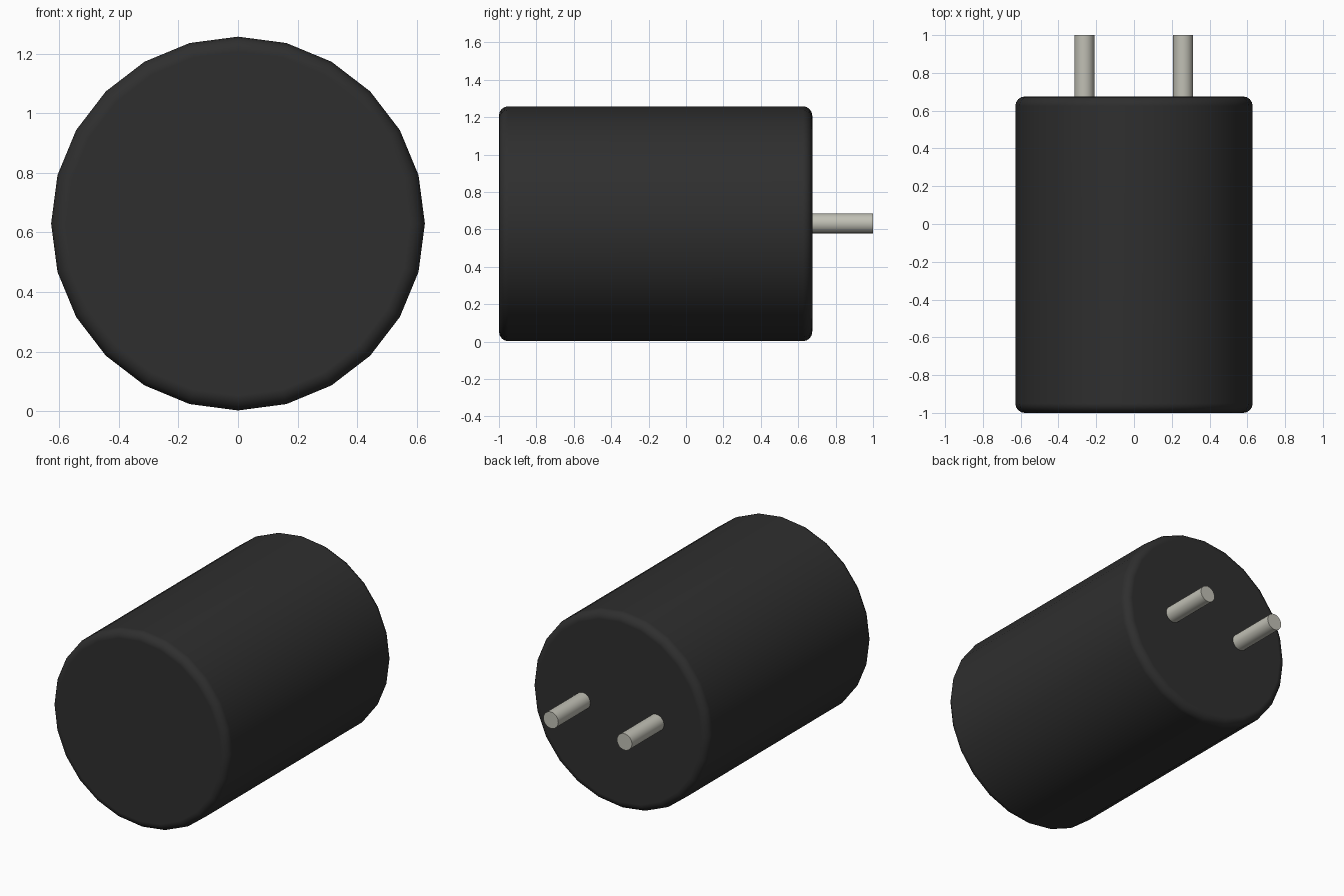
import bpy
import bmesh
import math
from mathutils import Matrix

cube = bpy.data.objects.get("Cube")
if cube:
    bpy.data.objects.remove(cube, do_unlink=True)


def make_material(name, rgb, roughness):
    mat = bpy.data.materials.new(name)
    mat.use_nodes = True
    color = (*rgb, 1.0)
    mat.diffuse_color = color
    shader = mat.node_tree.nodes["Principled BSDF"]
    shader.inputs["Base Color"].default_value = color
    shader.inputs["Roughness"].default_value = roughness
    return mat


def rod(name, radius, y0, y1, x, z, sides, mat, bevel=0.0):
    """Cylinder lying along y, with optionally rounded rims."""
    bm = bmesh.new()
    bmesh.ops.create_cone(bm, cap_ends=True, segments=sides,
                          radius1=radius, radius2=radius, depth=y1 - y0)
    if bevel:
        rims = [e for e in bm.edges if any(len(f.verts) > 4 for f in e.link_faces)]
        bmesh.ops.bevel(bm, geom=rims, offset=bevel, segments=4,
                        profile=0.5, affect='EDGES')
    bm.transform(Matrix.Translation((x, (y0 + y1) / 2, z))
                 @ Matrix.Rotation(math.radians(-90), 4, 'X'))
    bmesh.ops.recalc_face_normals(bm, faces=bm.faces)
    mesh = bpy.data.meshes.new(name)
    bm.to_mesh(mesh)
    bm.free()
    mesh.materials.append(mat)
    obj = bpy.data.objects.new(name, mesh)
    bpy.context.collection.objects.link(obj)

    # Smooth sides, crisp flat ends
    bpy.ops.object.select_all(action='DESELECT')
    obj.select_set(True)
    bpy.context.view_layer.objects.active = obj
    bpy.ops.object.shade_smooth_by_angle(angle=math.radians(35))
    weighted = obj.modifiers.new("weighted_normals", 'WEIGHTED_NORMAL')
    weighted.keep_sharp = True
    return obj


black = make_material("black_casing", (0.028, 0.028, 0.028), 0.6)
metal = make_material("pale_metal", (0.53, 0.525, 0.46), 0.5)

# Casing with rounded rims
AXIS_Z = 0.63
rod("casing", 0.628, -1.0, 0.675, 0, AXIS_Z, 24, black, bevel=0.05)

# Two contact pins on the back
for side, x in (("left", 0.26), ("right", -0.263)):
    rod(side + "_pin", 0.053, 0.65, 1.0, x, AXIS_Z + 0.002, 24, metal)
